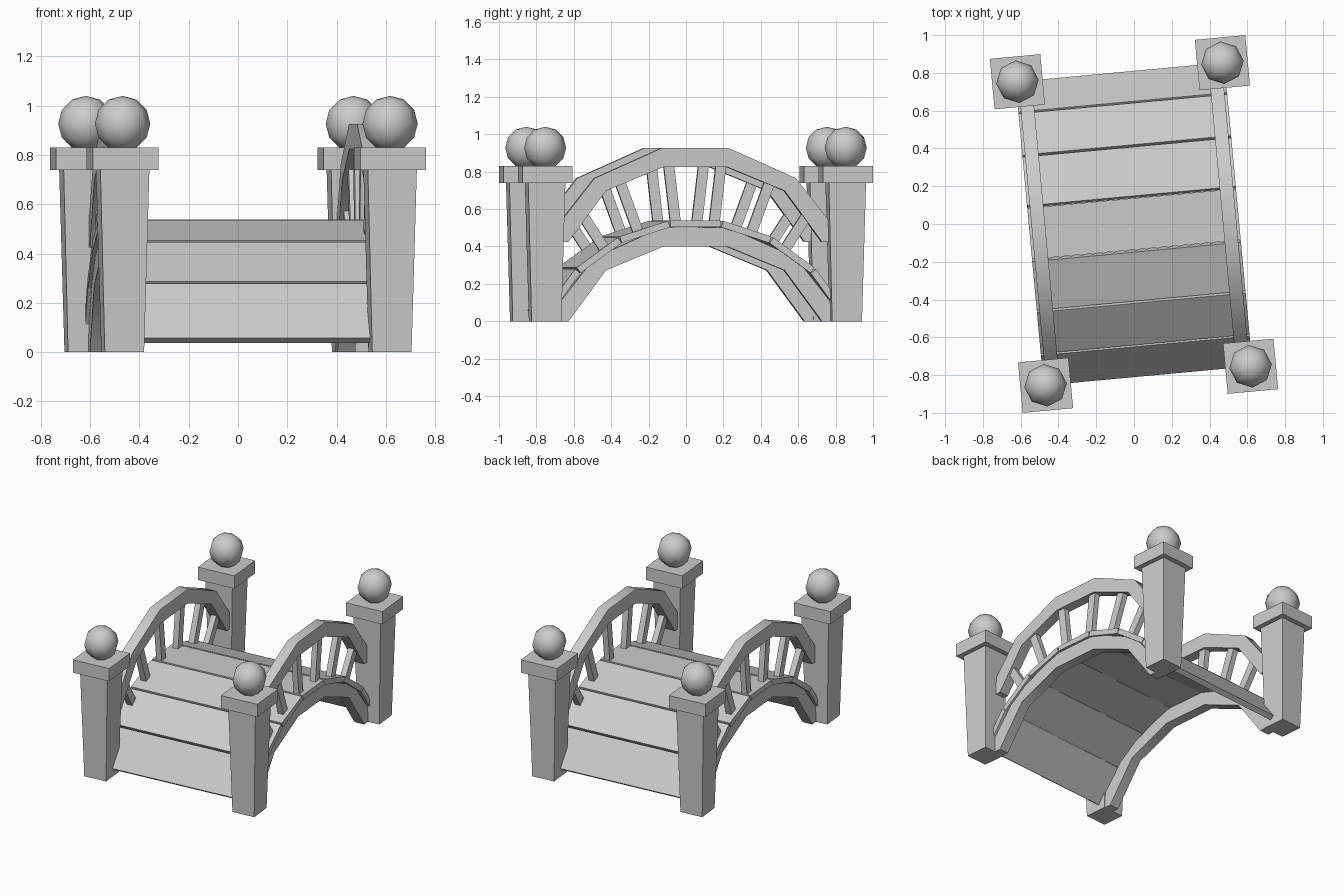
import bpy, bmesh, math
from mathutils import Matrix, Vector

if "Cube" in bpy.data.objects:
    bpy.data.objects.remove(bpy.data.objects["Cube"])

TURN = Matrix.Rotation(math.radians(5.3), 4, 'Z')   # whole bridge sits slightly turned
ARC_Z, SIDE_X = -0.36, 0.505                         # arc centre height, side frame offset


def finish(name, bm, smooth=None):
    bmesh.ops.recalc_face_normals(bm, faces=bm.faces)
    bm.transform(TURN)
    mesh = bpy.data.meshes.new(name)
    bm.to_mesh(mesh)
    bm.free()
    ob = bpy.data.objects.new(name, mesh)
    bpy.context.collection.objects.link(ob)
    if smooth:
        bpy.context.view_layer.objects.active = ob
        ob.select_set(True)
        bpy.ops.object.shade_smooth_by_angle(angle=math.radians(smooth))
        ob.select_set(False)
    return ob


def box(bm, size, matrix):
    bmesh.ops.create_cube(bm, size=1, matrix=matrix @ Matrix.Diagonal((*size, 1)))


def radial(x, angle, radius):
    """Frame on the arc, its local z pointing away from the arc centre."""
    return (Matrix.Translation((x, 0, ARC_Z)) @ Matrix.Rotation(-angle, 4, 'X')
            @ Matrix.Translation((0, 0, radius)))


def arch(name, x, lift):
    outer = [(0.182, 0.50), (0.54, 0.34), (0.807, 0.0)]
    inner = [(0.17, 0.40), (0.48, 0.272), (0.68, 0.0)]
    full = lambda half: [(-y, z) for y, z in reversed(half)] + half
    bm = bmesh.new()
    rows = []
    for (yo, zo), (yi, zi) in zip(full(outer), full(inner)):
        rows.append([bm.verts.new((x + dx, y, z + lift)) for dx, y, z in
                     ((-.036, yo, zo), (.036, yo, zo), (.036, yi, zi), (-.036, yi, zi))])
    for a, b in zip(rows, rows[1:]):
        for i in range(4):
            j = (i + 1) % 4
            bm.faces.new((a[i], a[j], b[j], b[i]))
    bm.faces.new(rows[0])
    bm.faces.new(rows[-1])
    finish(name, bm, 32)


# deck planks
for i in range(-3, 4):
    bm = bmesh.new()
    box(bm, (1.11, 0.272, 0.036), radial(0, math.radians(18 * i), 0.881))
    finish(f"deck_plank_{i + 4}", bm)

for side, s in (("left", -1), ("right", 1)):
    # supporting beam and handrail
    arch(f"{side}_beam", s * SIDE_X, 0)
    arch(f"{side}_handrail", s * SIDE_X, 0.425)

    # fanned balusters
    bm = bmesh.new()
    for deg in (-33, -20, -6.7, 6.7, 20, 33):
        a = math.radians(deg)
        low, high = 0.87, 0.80 + 0.425 * math.cos(a)
        box(bm, (0.04, 0.056, high - low), radial(s * SIDE_X, a, (low + high) / 2))
    finish(f"{side}_balusters", bm)

    for end, e in (("front", -1), ("back", 1)):
        at = Vector((s * 0.545, e * 0.807, 0))
        # tapered post, wider at the top
        bm = bmesh.new()
        box(bm, (0.2, 0.2, 0.75), Matrix.Translation(at + Vector((0, 0, 0.375))))
        for v in bm.verts:
            if v.co.z < 0.1:
                v.co.xy = at.xy + (v.co.xy - at.xy) * 0.8
        finish(f"{end}_{side}_post", bm)
        # post cap
        bm = bmesh.new()
        box(bm, (0.268, 0.268, 0.09), Matrix.Translation(at + Vector((0, 0, 0.785))))
        finish(f"{end}_{side}_post_cap", bm)
        # ball finial
        bm = bmesh.new()
        bmesh.ops.create_uvsphere(bm, u_segments=8, v_segments=6, radius=0.113,
                                  matrix=Matrix.Translation(at + Vector((0, 0, 0.927))))
        finish(f"{end}_{side}_ball", bm, 60)
